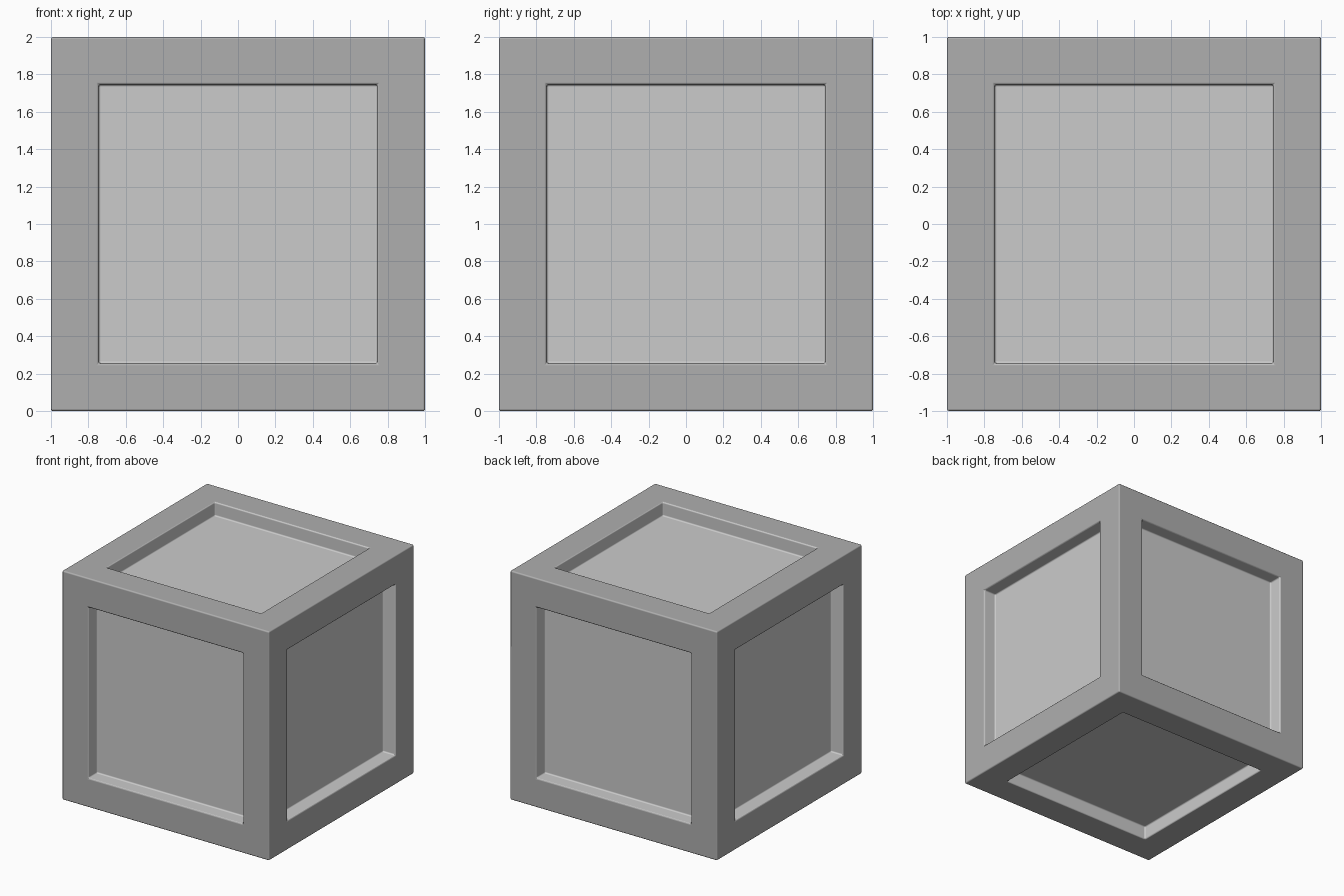
import bpy, bmesh

if "Cube" in bpy.data.objects:
    bpy.data.objects.remove(bpy.data.objects["Cube"])

FRAME = 0.255   # frame border width
DEPTH = 0.12    # panel recess depth
EDGE = 0.012    # edge rounding


def grey(name, v):
    m = bpy.data.materials.new(name)
    m.diffuse_color = (v, v, v, 1)
    m.use_nodes = True
    m.node_tree.nodes["Principled BSDF"].inputs["Base Color"].default_value = m.diffuse_color
    return m


# Cube whose six faces become frames around sunken panels
bm = bmesh.new()
bmesh.ops.create_cube(bm, size=2)
panels = bm.faces[:]
bmesh.ops.inset_individual(bm, faces=panels, thickness=FRAME, use_even_offset=True)
frame_faces = set(bm.faces) - set(panels)
bmesh.ops.inset_individual(bm, faces=panels, thickness=0, depth=-DEPTH)

# Dark frame, lighter recesses
for f in bm.faces:
    f.material_index = 0 if f in frame_faces else 1
bmesh.ops.translate(bm, verts=bm.verts, vec=(0, 0, 1))
bmesh.ops.recalc_face_normals(bm, faces=bm.faces)

mesh = bpy.data.meshes.new("panelled_crate")
bm.to_mesh(mesh)
bm.free()
mesh.materials.append(grey("frame_grey", 0.43))
mesh.materials.append(grey("panel_grey", 0.8))
crate = bpy.data.objects.new("panelled_crate", mesh)
bpy.context.collection.objects.link(crate)

# Softened edges
bevel = crate.modifiers.new("soft_edges", 'BEVEL')
bevel.width = EDGE
bevel.segments = 3
bevel.limit_method = 'ANGLE'
bevel.harden_normals = True

bpy.context.view_layer.objects.active = crate
crate.select_set(True)
bpy.ops.object.shade_smooth_by_angle()
